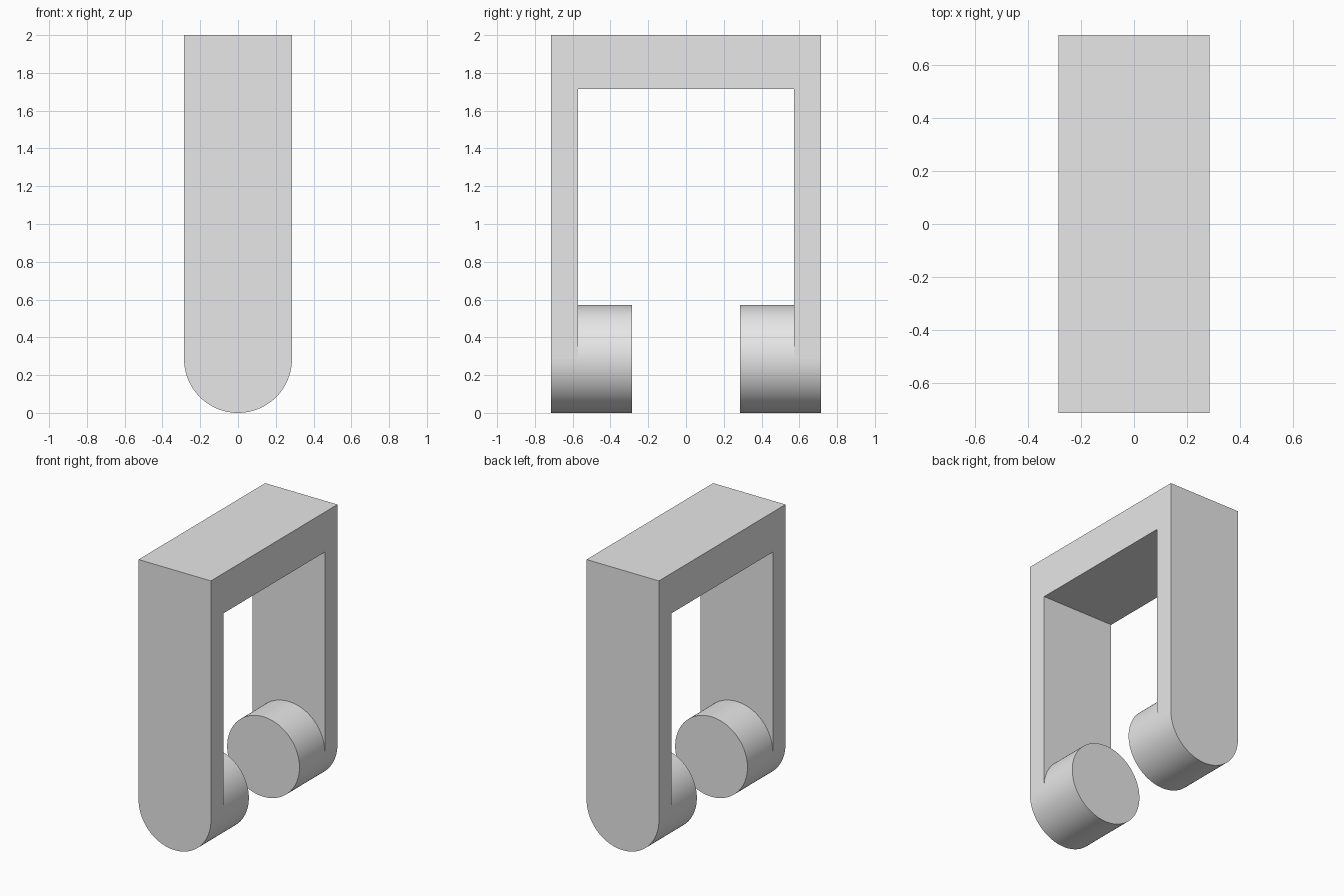
import bpy
import bmesh
from math import pi, cos, sin, radians
from mathutils import Matrix

U = 2 / 7            # half width of the frame, also the radius of the round ends
DEPTH = 2.5 * U      # outer half depth
INNER = 2 * U        # inner half depth of the opening
SEGMENTS = 96

cube = bpy.data.objects.get("Cube")
if cube:
    bpy.data.objects.remove(cube)

grey = bpy.data.materials.new("light grey")
grey.use_nodes = True
colour = (0.8, 0.8, 0.8, 1)
grey.diffuse_color = colour
grey.node_tree.nodes["Principled BSDF"].inputs["Base Color"].default_value = colour


def make_object(name, bm):
    bmesh.ops.recalc_face_normals(bm, faces=bm.faces)
    mesh = bpy.data.meshes.new(name)
    bm.to_mesh(mesh)
    bm.free()
    mesh.materials.append(grey)
    obj = bpy.data.objects.new(name, mesh)
    bpy.context.collection.objects.link(obj)
    return obj


def activate(obj):
    bpy.ops.object.select_all(action='DESELECT')
    obj.select_set(True)
    bpy.context.view_layer.objects.active = obj


def prism(name, outline, y0, y1):
    """Extrude an outline in x and z along the y axis."""
    bm = bmesh.new()
    face = bm.faces.new([bm.verts.new((x, y0, z)) for x, z in outline])
    extruded = bmesh.ops.extrude_face_region(bm, geom=[face])["geom"]
    verts = [v for v in extruded if isinstance(v, bmesh.types.BMVert)]
    bmesh.ops.translate(bm, verts=verts, vec=(0, y1 - y0, 0))
    return make_object(name, bm)


def arc(start, sweep, steps):
    angles = [start + sweep * i / steps for i in range(steps + 1)]
    return [(U * cos(a), U + U * sin(a)) for a in angles]


# Frame: a slab with a round lower end
outline = arc(pi, pi, SEGMENTS // 2) + [(U, 2), (-U, 2)]
frame = prism("frame", outline, -DEPTH, DEPTH)

# Opening between the two legs, running out through the bottom
top, bottom = 6 * U, -1
bm = bmesh.new()
bmesh.ops.create_cube(bm, size=1, matrix=Matrix.Translation((0, 0, (top + bottom) / 2))
                      @ Matrix.Diagonal((2, 2 * INNER, top - bottom, 1)))
opening = make_object("opening_cutter", bm)
opening.hide_render = True
cut = frame.modifiers.new("opening", 'BOOLEAN')
cut.operation = 'DIFFERENCE'
cut.solver = 'EXACT'
cut.object = opening
activate(frame)
bpy.ops.object.modifier_apply(modifier=cut.name)
bpy.data.objects.remove(opening)

# Round bosses facing each other inside the legs
disc = arc(pi, 2 * pi, SEGMENTS)[:-1]
bosses = [prism("front_boss", disc, -INNER, -U), prism("back_boss", disc, U, INNER)]

for obj in [frame] + bosses:
    activate(obj)
    bpy.ops.object.shade_smooth_by_angle(angle=radians(30))

# Keep the straight sides of the legs flat
for face in frame.data.polygons:
    if abs(face.normal.x) > 0.9999:
        face.use_smooth = False
